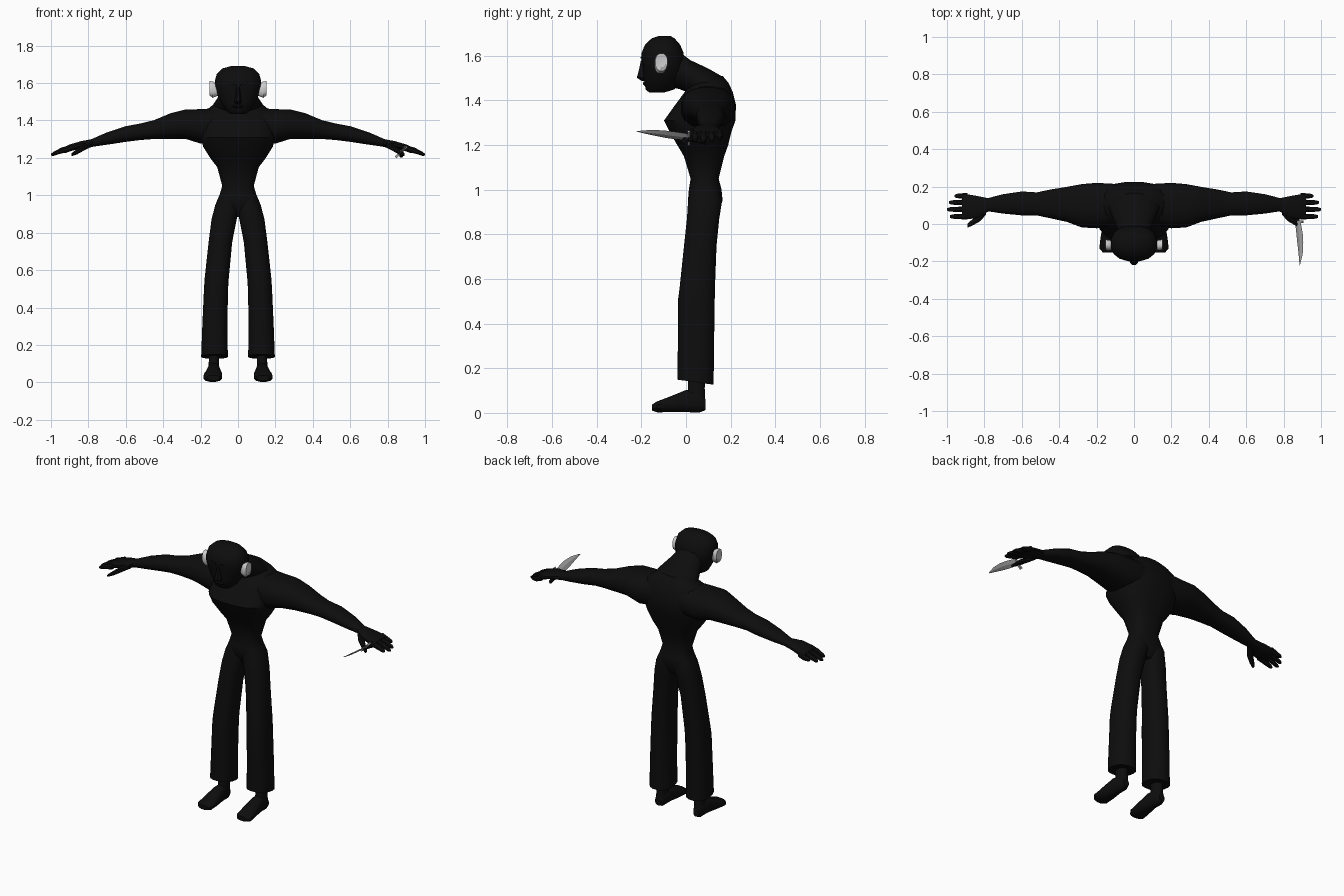
import bpy, bmesh, math


def material(name, value):
    m = bpy.data.materials.new(name)
    m.diffuse_color = (value, value, value, 1)
    return m


BLACK = material("black", 0.004)
PALE = material("pale grey", 0.62)
GREY = material("steel grey", 0.36)


def finish(name, bm, mat, mirror=False, angle=40):
    bmesh.ops.recalc_face_normals(bm, faces=bm.faces)
    me = bpy.data.meshes.new(name)
    bm.to_mesh(me)
    bm.free()
    ob = bpy.data.objects.new(name, me)
    bpy.context.collection.objects.link(ob)
    me.materials.append(mat)
    if mirror:
        ob.modifiers.new("mirror", "MIRROR").use_mirror_merge = False
    bpy.ops.object.select_all(action='DESELECT')
    ob.select_set(True)
    bpy.context.view_layer.objects.active = ob
    bpy.ops.object.shade_smooth_by_angle(angle=math.radians(angle))
    return ob


def loft(bm, axis, rings, sides=16, power=0.85):
    """Rounded sections across an axis: (position, a min, a max, b min, b max)."""
    def soft(v):
        return math.copysign(abs(v) ** power, v)
    loops = []
    for pos, a0, a1, b0, b1 in rings:
        loop = []
        for i in range(sides):
            t = 2 * math.pi * (i + 0.5) / sides
            co = [(a0 + a1) / 2 + (a1 - a0) / 2 * soft(math.cos(t)),
                  (b0 + b1) / 2 + (b1 - b0) / 2 * soft(math.sin(t))]
            co.insert("xyz".index(axis), pos)
            loop.append(bm.verts.new(co))
        loops.append(loop)
    for lo, hi in zip(loops, loops[1:]):
        for i in range(sides):
            j = (i + 1) % sides
            bm.faces.new((lo[i], lo[j], hi[j], hi[i]))
    bm.faces.new(loops[0])
    bm.faces.new(loops[-1])


def part(name, axis, rings, mat=BLACK, mirror=False, **kw):
    bm = bmesh.new()
    loft(bm, axis, rings, **kw)
    return finish(name, bm, mat, mirror)


# Torso: hips, narrow waist, deep chest, hunched back
part("torso", "z", [(z, -w, w, y0, y1) for z, w, y0, y1 in (
    (0.885, 0.05, 0.05, 0.13), (0.95, 0.115, 0.008, 0.165),
    (1.0, 0.1, 0.012, 0.16), (1.05, 0.085, 0.02, 0.147),
    (1.15, 0.112, -0.01, 0.172), (1.2, 0.15, -0.04, 0.19),
    (1.26, 0.188, -0.075, 0.205), (1.31, 0.2, -0.1, 0.223),
    (1.38, 0.2, -0.05, 0.225), (1.44, 0.19, -0.005, 0.21),
    (1.48, 0.14, 0.03, 0.19), (1.51, 0.08, 0.06, 0.165))], sides=20, power=0.75)

# Neck leaning forward from the upper back
part("neck", "y", [(y, -w, w, z0, z1) for y, w, z0, z1 in (
    (0.17, 0.12, 1.32, 1.505), (0.1, 0.145, 1.36, 1.545),
    (0.02, 0.11, 1.43, 1.582), (-0.03, 0.088, 1.45, 1.62),
    (-0.08, 0.08, 1.46, 1.62))], power=1)

# Head
part("head", "z", [(z, -w, w, y0, y1) for z, w, y0, y1 in (
    (1.435, 0.04, -0.165, -0.1), (1.45, 0.062, -0.182, -0.05),
    (1.5, 0.095, -0.19, -0.02), (1.54, 0.115, -0.192, -0.005),
    (1.58, 0.125, -0.2, -0.005), (1.615, 0.125, -0.2, -0.01),
    (1.65, 0.115, -0.185, -0.025), (1.678, 0.085, -0.155, -0.05),
    (1.69, 0.04, -0.12, -0.07))])

# Face: nose, brow, eyes and lips
part("nose", "z", [(1.488, -0.012, 0.012, -0.2, -0.17), (1.502, -0.022, 0.022, -0.222, -0.17),
                   (1.53, -0.015, 0.015, -0.214, -0.17), (1.58, -0.01, 0.01, -0.203, -0.17)], sides=8)
part("lips", "z", [(1.464, -0.02, 0.02, -0.184, -0.16), (1.474, -0.032, 0.032, -0.194, -0.16),
                   (1.484, -0.02, 0.02, -0.19, -0.16)], sides=10)
part("brow", "x", [(0.012, -0.204, -0.17, 1.585, 1.6), (0.05, -0.196, -0.15, 1.59, 1.61),
                   (0.095, -0.155, -0.12, 1.588, 1.603)], mirror=True, sides=8)
part("eye", "x", [(0.025, -0.195, -0.17, 1.562, 1.572), (0.05, -0.192, -0.15, 1.553, 1.58),
                  (0.078, -0.168, -0.14, 1.562, 1.572)], mirror=True, sides=8)

# Ears: pale, with a grey lower rear
ear = part("ear", "x", [(0.1, -0.13, -0.09, 1.535, 1.59), (0.135, -0.143, -0.085, 1.52, 1.61),
                        (0.152, -0.138, -0.082, 1.532, 1.612), (0.149, -0.122, -0.092, 1.55, 1.595)],
           PALE, mirror=True, sides=12)
ear.data.materials.append(GREY)
for f in ear.data.polygons:
    f.material_index = int(f.center.z < 1.565 and f.center.y > -0.115)

# Arms
part("arm", "x", [
    (0.08, 0.0, 0.215, 1.29, 1.47), (0.2, -0.025, 0.222, 1.275, 1.462),
    (0.28, -0.02, 0.215, 1.3, 1.46), (0.36, 0.01, 0.2, 1.3, 1.44),
    (0.45, 0.03, 0.185, 1.3, 1.402), (0.52, 0.045, 0.17, 1.295, 1.385),
    (0.6, 0.045, 0.175, 1.285, 1.37), (0.7, 0.055, 0.16, 1.27, 1.337),
    (0.785, 0.068, 0.138, 1.258, 1.3)], mirror=True)

# Hands: palm, four fingers and a thumb
bm = bmesh.new()
loft(bm, "x", [(0.775, 0.068, 0.138, 1.258, 1.302), (0.84, 0.03, 0.152, 1.248, 1.29),
               (0.9, 0.022, 0.162, 1.235, 1.272), (0.92, 0.03, 0.155, 1.235, 1.262)], sides=12)
for y, tip in ((0.04, 0.985), (0.078, 1.0), (0.115, 0.99), (0.15, 0.96)):
    mid = (0.89 + tip) / 2
    end = 1.212 + (1 - tip) * 0.4
    loft(bm, "x", [(0.89, y - 0.017, y + 0.017, 1.236, 1.27),
                   (mid, y - 0.015, y + 0.015, 1.224, 1.256),
                   (tip - 0.012, y - 0.012, y + 0.012, end - 0.003, end + 0.02),
                   (tip, y - 0.006, y + 0.006, end, end + 0.01)], sides=8)
loft(bm, "x", [(0.79, 0.05, 0.11, 1.255, 1.29), (0.82, 0.015, 0.07, 1.24, 1.278),
               (0.86, -0.008, 0.03, 1.218, 1.25), (0.89, -0.02, 0.003, 1.208, 1.225)], sides=8)
finish("hand", bm, BLACK, mirror=True)

# Trouser legs, hem lower at the back
leg = part("trouser_leg", "z", [
    (0.138, 0.053, 0.198, -0.04, 0.125), (0.3, 0.056, 0.192, -0.038, 0.127),
    (0.5, 0.052, 0.183, -0.038, 0.13), (0.56, 0.048, 0.179, -0.03, 0.131),
    (0.75, 0.03, 0.158, -0.01, 0.138), (0.87, 0.006, 0.143, 0.003, 0.15),
    (0.95, -0.01, 0.122, 0.008, 0.163), (1.03, 0.0, 0.088, 0.03, 0.14)], mirror=True)
for v in leg.data.vertices:
    if v.co.z < 0.2:
        v.co.z -= (v.co.y - 0.04) * 0.14

# Ankles and feet
bm = bmesh.new()
loft(bm, "z", [(0.05, 0.1, 0.162, 0.0, 0.088), (0.11, 0.1, 0.157, 0.008, 0.085),
               (0.2, 0.098, 0.157, 0.005, 0.088)], sides=12)
loft(bm, "y", [(0.088, 0.112, 0.152, 0.012, 0.06), (0.06, 0.098, 0.163, 0.0, 0.1),
               (0.0, 0.094, 0.166, 0.002, 0.104), (-0.07, 0.085, 0.18, 0.002, 0.075),
               (-0.13, 0.083, 0.187, 0.002, 0.052), (-0.152, 0.098, 0.168, 0.01, 0.038)], sides=12)
finish("foot", bm, BLACK, mirror=True)

# Knife held in one hand: curved blade tilted halfway between flat and upright
bm = bmesh.new()
rings = []
for y, x, z, w in ((0.01, 0.876, 1.236, 0.015), (-0.05, 0.885, 1.243, 0.017),
                   (-0.1, 0.889, 1.25, 0.016), (-0.16, 0.891, 1.257, 0.011),
                   (-0.222, 0.886, 1.262, 0.001)):
    t = min(0.003, w)
    rings.append([bm.verts.new((x + a, y, z + b)) for a, b in
                  ((-w, -w), (t, -t), (w, w), (-t, t))])
for lo, hi in zip(rings, rings[1:]):
    for i in range(4):
        j = (i + 1) % 4
        bm.faces.new((lo[i], lo[j], hi[j], hi[i]))
bm.faces.new(rings[0])
bm.faces.new(rings[-1])
finish("knife_blade", bm, GREY, angle=20)

bm = bmesh.new()
bmesh.ops.create_cube(bm, size=1)
for v in bm.verts:
    a, b = v.co.x * 0.08, v.co.z * 0.012
    v.co = (0.873 + (a - b) * 0.75, 0.012 + v.co.y * 0.012, 1.232 + (a + b) * 0.75)
finish("knife_guard", bm, GREY)
part("knife_handle", "y", [(0.01, 0.862, 0.884, 1.217, 1.24), (0.05, 0.86, 0.886, 1.21, 1.236),
                           (0.092, 0.864, 0.882, 1.2, 1.222)], sides=8)
